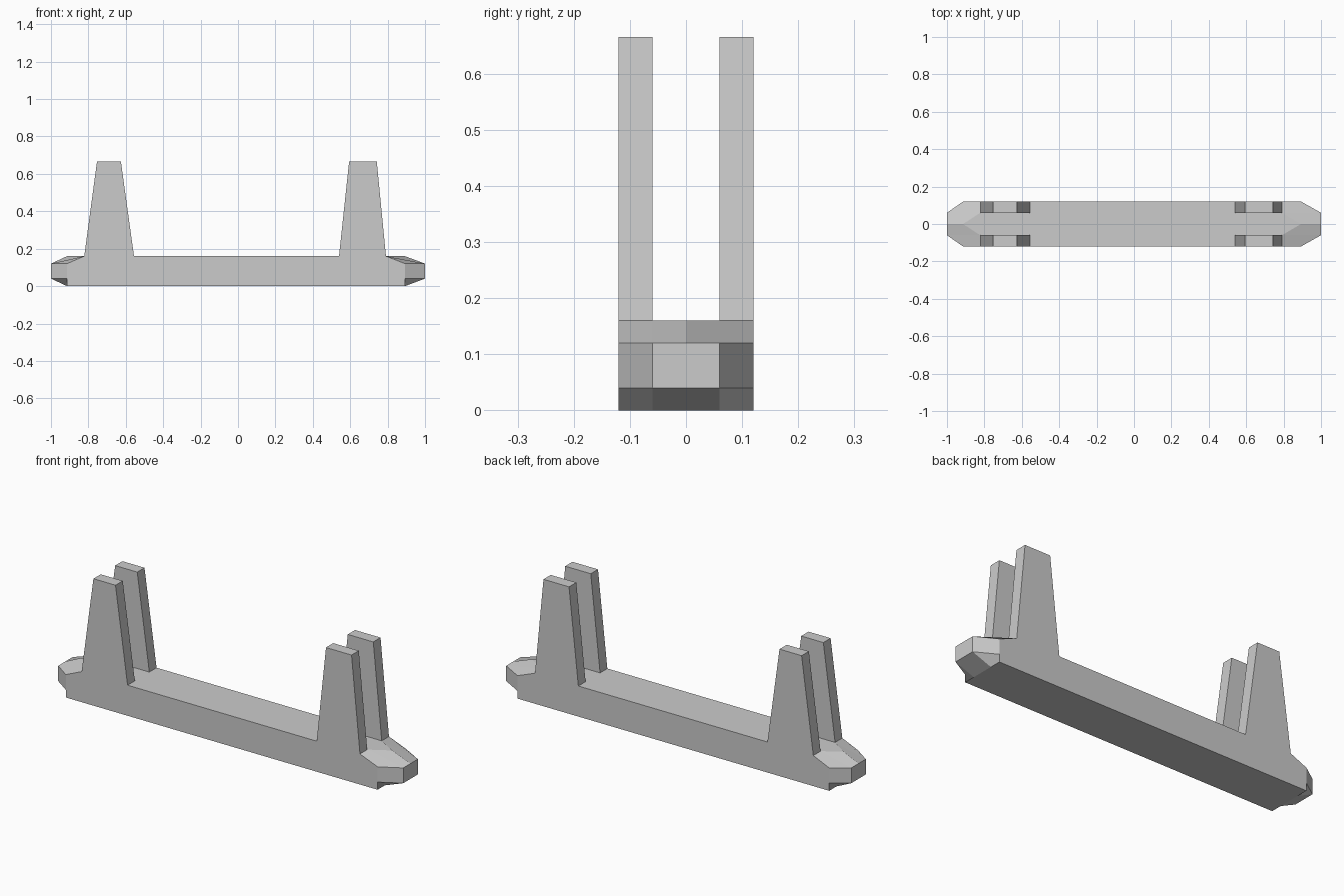
import bpy
import bmesh

cube = bpy.data.objects.get("Cube")
if cube:
    bpy.data.objects.remove(cube, do_unlink=True)

# Main levels and half widths
DECK, TOP = 0.16, 0.665
LOW, HIGH = 0.04, 0.12
WIDE, NARROW = 0.12, 0.06

# Per end, measured outward: post inner foot, inner top, outer top, outer foot, shoulder
ENDS = {
    -1: (0.556, 0.626, 0.754, 0.822, 0.914),
    1: (0.54, 0.594, 0.742, 0.791, 0.893),
}

grey = bpy.data.materials.new("light grey")
grey.use_nodes = True
colour = (0.6, 0.6, 0.6, 1)
grey.diffuse_color = colour
grey.node_tree.nodes["Principled BSDF"].inputs["Base Color"].default_value = colour

bm = bmesh.new()


def face(*points):
    bm.faces.new([bm.verts.new(p) for p in points])


def post_outline(end):
    foot_in, top_in, top_out, foot_out, _ = ENDS[end]
    return [(end * foot_in, DECK), (end * top_in, TOP),
            (end * top_out, TOP), (end * foot_out, DECK)]


for side in (-1, 1):
    wide, narrow = side * WIDE, side * NARROW

    # Outer wall, running up into both posts
    left, right = post_outline(-1), post_outline(1)
    ls, rs = -ENDS[-1][4], ENDS[1][4]
    wall = [(ls, 0), (ls, LOW), (ls, HIGH)] + left[::-1] + right
    wall += [(rs, HIGH), (rs, LOW), (rs, 0)]
    face(*[(x, wide, z) for x, z in wall])

    for end in (-1, 1):
        post = post_outline(end)
        foot_out, shoulder = end * ENDS[end][3], end * ENDS[end][4]

        # Post: inner wall, two sloped edges and flat top
        face(*[(x, narrow, z) for x, z in post])
        for (xa, za), (xb, zb) in zip(post, post[1:]):
            face((xa, wide, za), (xb, wide, zb), (xb, narrow, zb), (xa, narrow, za))

        # Pointed end: sloped top, angled cheek and undercut corner
        face((foot_out, wide, DECK), (foot_out, narrow, DECK),
             (end, narrow, HIGH), (shoulder, wide, HIGH))
        face((foot_out, narrow, DECK), (shoulder, 0, DECK),
             (end, 0, HIGH), (end, narrow, HIGH))
        face((shoulder, wide, LOW), (shoulder, wide, HIGH),
             (end, narrow, HIGH), (end, narrow, LOW))
        face((shoulder, wide, LOW), (shoulder, wide, 0),
             (shoulder, narrow, 0), (end, narrow, LOW))

# Blunt nose and sloped underside at each end
for end in (-1, 1):
    shoulder = end * ENDS[end][4]
    face((end, -NARROW, LOW), (end, NARROW, LOW), (end, NARROW, HIGH),
         (end, 0, HIGH), (end, -NARROW, HIGH))
    face((shoulder, -NARROW, 0), (shoulder, NARROW, 0),
         (end, NARROW, LOW), (end, -NARROW, LOW))

# Deck, notched around the feet of the posts
deck = []
for end in (-1, 1):
    foot_in, foot_out, shoulder = (end * ENDS[end][i] for i in (0, 3, 4))
    deck += [(foot_in, end * WIDE), (foot_in, end * NARROW), (foot_out, end * NARROW),
             (shoulder, 0),
             (foot_out, -end * NARROW), (foot_in, -end * NARROW), (foot_in, -end * WIDE)]
face(*[(x, y, DECK) for x, y in deck])

# Base
base = []
for end in (-1, 1):
    shoulder = end * ENDS[end][4]
    base += [(shoulder, end * y, 0) for y in (WIDE, NARROW, -NARROW, -WIDE)]
face(*base)

bmesh.ops.remove_doubles(bm, verts=bm.verts, dist=0.0005)
bmesh.ops.recalc_face_normals(bm, faces=bm.faces)

mesh = bpy.data.meshes.new("cradle_base")
bm.to_mesh(mesh)
bm.free()
mesh.materials.append(grey)
bpy.context.collection.objects.link(bpy.data.objects.new("cradle_base", mesh))
